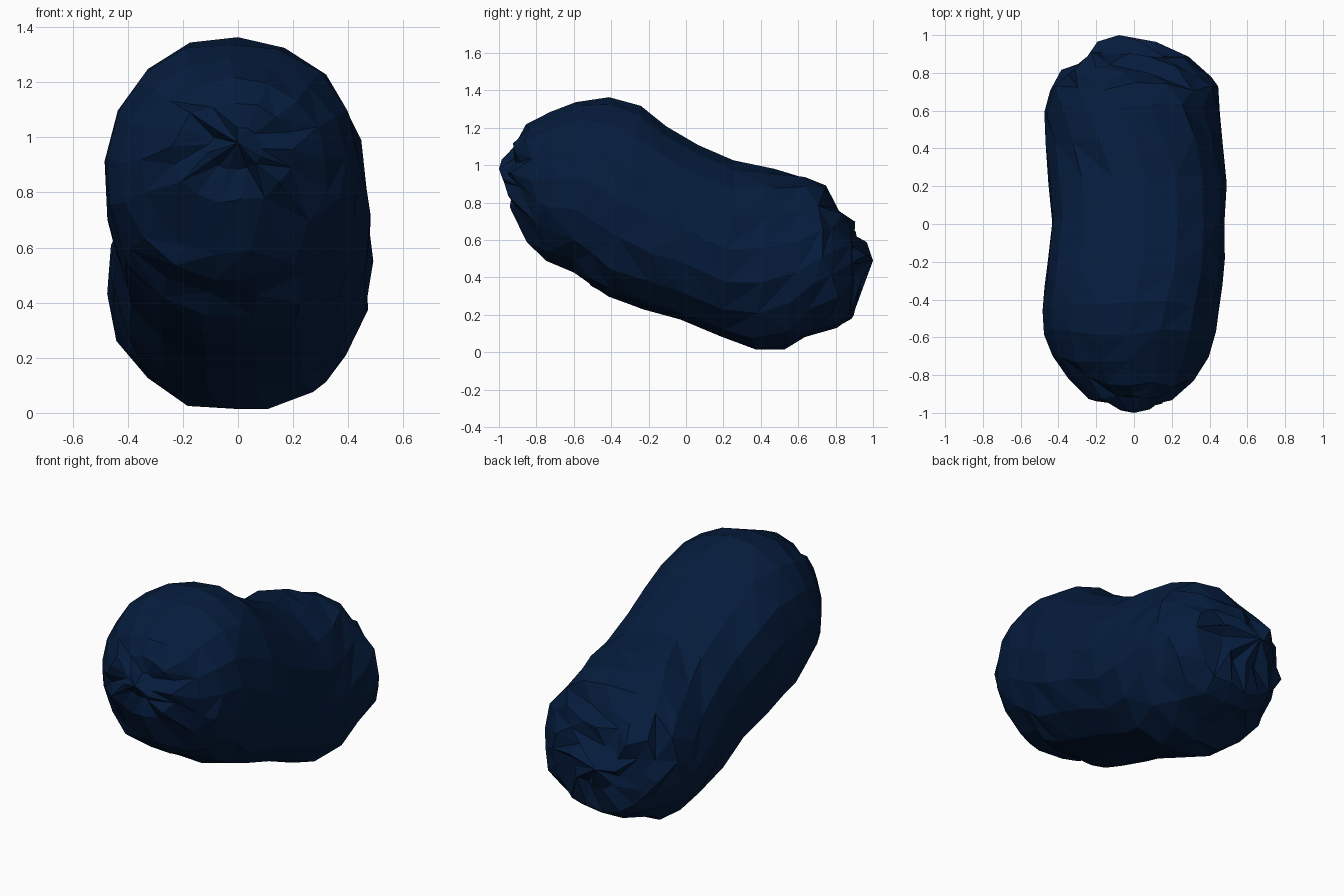
import bpy
import bmesh
import random
from math import sin, cos, pi
from mathutils import Vector

cube = bpy.data.objects.get("Cube")
if cube:
    bpy.data.objects.remove(cube, do_unlink=True)

random.seed(7)
SIDES = 17
POWER = 2.15

# Navy surface
navy = bpy.data.materials.new("dark navy")
navy.use_nodes = True
colour = (0.0016, 0.0115, 0.046, 1)
navy.diffuse_color = colour
bsdf = navy.node_tree.nodes["Principled BSDF"]
bsdf.inputs["Base Color"].default_value = colour
bsdf.inputs["Roughness"].default_value = 0.9

# Slanted cross-sections: top (y, z), bottom (y, z), right x, left x
SECTIONS = [
    (-0.95, 1.04, -0.94, 0.88, -0.11, 0.09),
    (-0.91, 1.13, -0.92, 0.76, -0.25, 0.21),
    (-0.83, 1.22, -0.82, 0.56, -0.36, 0.33),
    (-0.71, 1.29, -0.74, 0.47, -0.44, 0.40),
    (-0.57, 1.35, -0.60, 0.42, -0.48, 0.44),
    (-0.42, 1.37, -0.51, 0.33, -0.49, 0.46),
    (-0.24, 1.32, -0.42, 0.28, -0.48, 0.48),
    (-0.11, 1.22, -0.24, 0.22, -0.46, 0.49),
    (0.05, 1.12, -0.02, 0.17, -0.45, 0.49),
    (0.26, 1.03, 0.19, 0.07, -0.46, 0.49),
    (0.46, 0.99, 0.36, 0.0, -0.47, 0.48),
    (0.63, 0.95, 0.52, 0.0, -0.48, 0.47),
    (0.74, 0.90, 0.66, 0.06, -0.46, 0.46),
    (0.81, 0.79, 0.79, 0.11, -0.39, 0.41),
    (0.88, 0.72, 0.87, 0.17, -0.32, 0.29),
    (0.93, 0.61, 0.92, 0.33, -0.20, 0.13),
]

bm = bmesh.new()
rings = []
last = len(SECTIONS) - 1
for i, (ty, tz, by, bz, xr, xl) in enumerate(SECTIONS):
    centre = Vector(((xr + xl) / 2, (ty + by) / 2, (tz + bz) / 2))
    up = Vector((0, (ty - by) / 2, (tz - bz) / 2))
    side = Vector(((xl - xr) / 2, 0, 0))
    along = side.cross(up).normalized()
    # Both ends are crumpled, the middle is nearly smooth
    end = max(0, 1 - min(i, last - i) / 6)
    ring = []
    for k in range(SIDES):
        a = 2 * pi * (k + i * 0.2 * end) / SIDES
        c, s = cos(a), sin(a)
        # Slightly boxy oval with dents
        swell = 1 / (abs(c) ** POWER + abs(s) ** POWER) ** (1 / POWER)
        swell *= 0.99 + random.uniform(-0.025, 0.02) - end * random.random() ** 2 * 0.1
        p = centre + (side * c + up * s) * swell
        p += along * random.uniform(-0.04, 0.04) * (0.4 + 0.6 * end)
        p.z = max(p.z, 0)
        ring.append(bm.verts.new(p))
    rings.append(ring)

# Body panels, split along varied diagonals
for r, q in zip(rings, rings[1:]):
    for k in range(SIDES):
        n = (k + 1) % SIDES
        if random.random() < 0.5:
            bm.faces.new((r[k], r[n], q[n]))
            bm.faces.new((r[k], q[n], q[k]))
        else:
            bm.faces.new((r[k], r[n], q[k]))
            bm.faces.new((r[n], q[n], q[k]))

# Closed ends
for ring, tip in ((rings[0], (0, -1.0, 0.98)), (rings[-1], (-0.08, 1.0, 0.49))):
    t = bm.verts.new(tip)
    for k in range(SIDES):
        bm.faces.new((ring[k], ring[(k + 1) % SIDES], t))

bmesh.ops.recalc_face_normals(bm, faces=bm.faces)
mesh = bpy.data.meshes.new("lumpy_body")
bm.to_mesh(mesh)
bm.free()
mesh.materials.append(navy)
body = bpy.data.objects.new("lumpy_body", mesh)
bpy.context.collection.objects.link(body)
